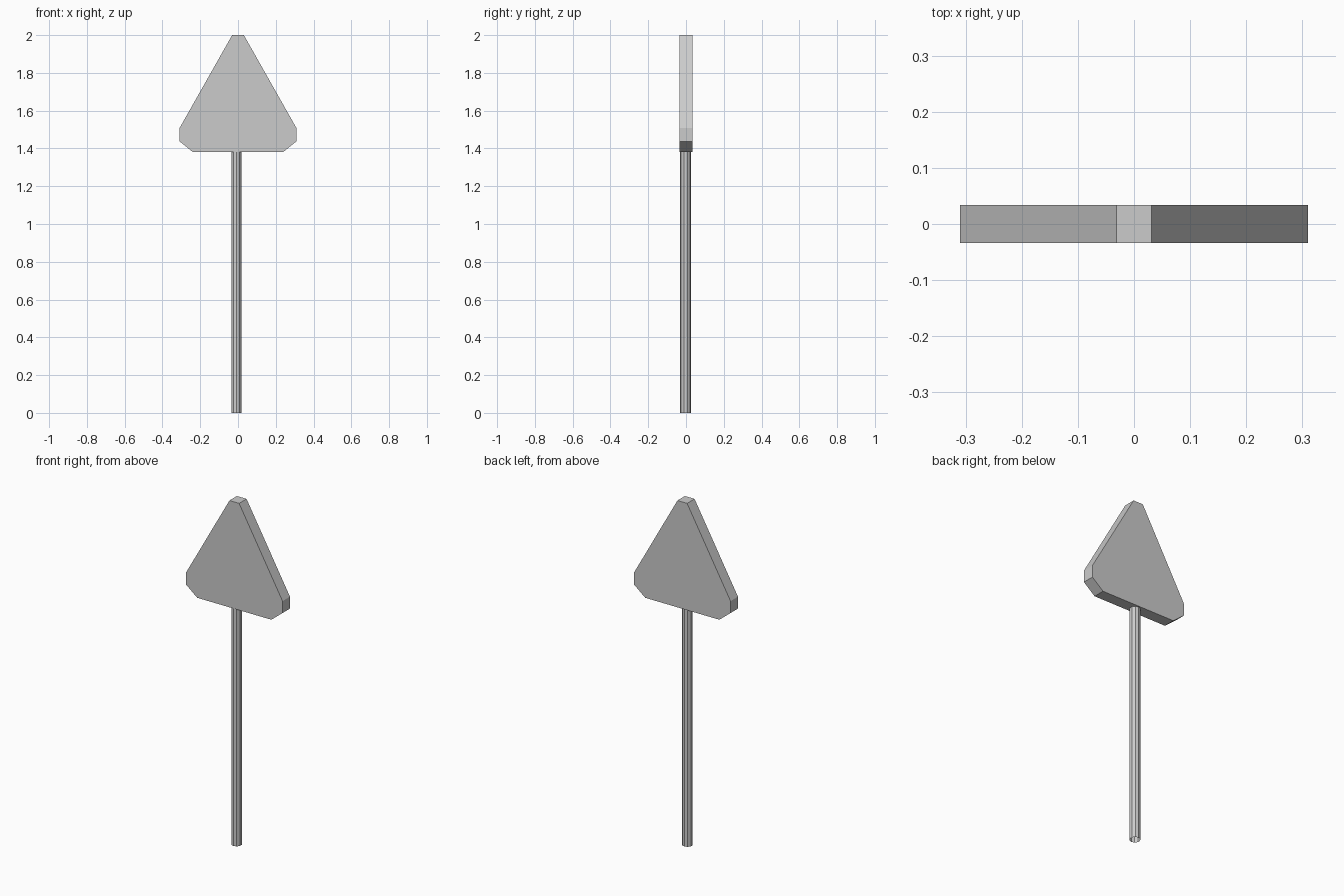
import bpy, bmesh

if "Cube" in bpy.data.objects:
    bpy.data.objects.remove(bpy.data.objects["Cube"])

# Sign plate: triangle with clipped corners, extruded through its thickness
half = [(0.031, 2.0), (0.31, 1.507), (0.31, 1.438), (0.238, 1.38)]
outline = half + [(-x, z) for x, z in reversed(half)]
depth = 0.034

bm = bmesh.new()
face = bm.faces.new([bm.verts.new((x, -depth, z)) for x, z in outline])
ext = bmesh.ops.extrude_face_region(bm, geom=[face], use_keep_orig=True)
moved = [g for g in ext["geom"] if isinstance(g, bmesh.types.BMVert)]
bmesh.ops.translate(bm, verts=moved, vec=(0, 2 * depth, 0))
bmesh.ops.recalc_face_normals(bm, faces=bm.faces)
mesh = bpy.data.meshes.new("sign_plate")
bm.to_mesh(mesh)
bm.free()
bpy.context.collection.objects.link(bpy.data.objects.new("sign_plate", mesh))

# Pole: open-ended faceted tube, slightly left of centre under the plate
pole_height = 1.38
bpy.ops.mesh.primitive_cylinder_add(vertices=10, radius=0.029, depth=pole_height,
                                    end_fill_type='NOTHING',
                                    location=(-0.008, -0.002, pole_height / 2))
bpy.context.object.name = "pole"
